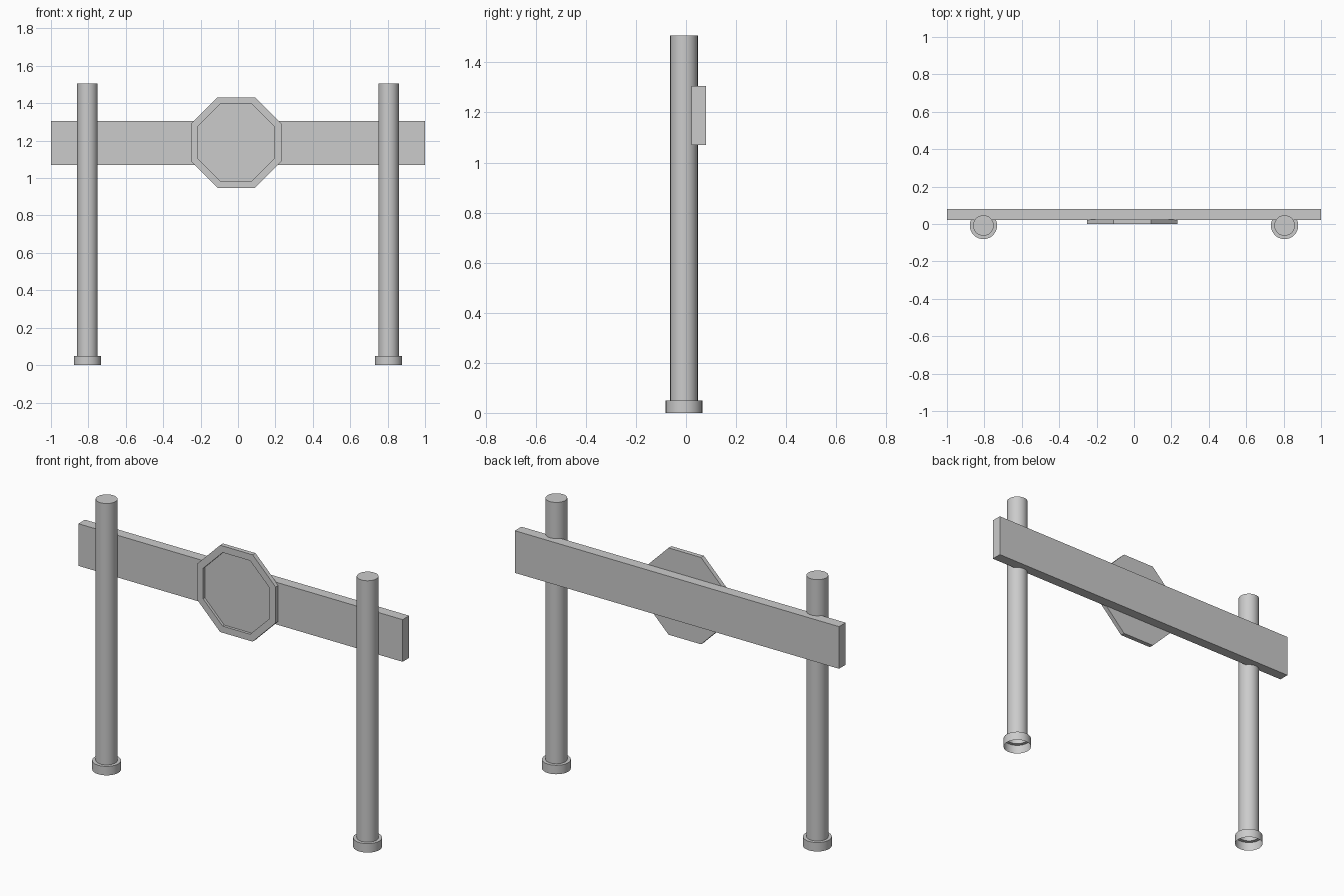
import bpy
import bmesh
import math
from mathutils import Matrix, Vector

old = bpy.data.objects.get("Cube")
if old:
    bpy.data.objects.remove(old, do_unlink=True)

GREY = (0.6, 0.6, 0.6, 1.0)
grey = bpy.data.materials.new("plain grey")
grey.use_nodes = True
grey.diffuse_color = GREY
grey.node_tree.nodes["Principled BSDF"].inputs["Base Color"].default_value = GREY


def add_object(name, bm, smooth=False):
    mesh = bpy.data.meshes.new(name)
    bm.to_mesh(mesh)
    bm.free()
    mesh.materials.append(grey)
    obj = bpy.data.objects.new(name, mesh)
    bpy.context.collection.objects.link(obj)
    if smooth:
        bpy.ops.object.select_all(action="DESELECT")
        obj.select_set(True)
        bpy.context.view_layer.objects.active = obj
        bpy.ops.object.shade_smooth_by_angle(angle=math.radians(40))
    return obj


# Posts: hollow tubes, open below, with a wider collar at the foot
def add_post(name, x, y=-0.008, sides=32):
    profile = [(0.073, 0), (0.073, 0.05), (0.055, 0.05), (0.055, 1.507)]
    bm = bmesh.new()
    rings = []
    for r, z in profile:
        ring = bmesh.ops.create_circle(bm, segments=sides, radius=r,
                                       matrix=Matrix.Translation((x, y, z)))
        rings.append(ring["verts"])
    for low, high in zip(rings, rings[1:]):
        for i in range(sides):
            j = (i + 1) % sides
            bm.faces.new((low[i], low[j], high[j], high[i]))
    bm.faces.new(rings[-1])
    bmesh.ops.recalc_face_normals(bm, faces=bm.faces)
    add_object(name, bm, smooth=True)


for side, x in (("left", 0.805), ("right", -0.805)):
    add_post(side + "_post", x)

# Crossbeam behind the posts
bm = bmesh.new()
bmesh.ops.create_cube(bm, size=1)
bmesh.ops.scale(bm, vec=(2, 0.058, 0.235), verts=bm.verts)
bmesh.ops.translate(bm, vec=(0, 0.051, 1.188), verts=bm.verts)
add_object("crossbeam", bm)

# Octagonal plaque with a recessed front panel
bm = bmesh.new()
radius = 0.242 / math.cos(math.pi / 8)
place = (Matrix.Translation((-0.01, 0.0125, 1.19))
         @ Matrix.Rotation(math.pi / 2, 4, "X")
         @ Matrix.Rotation(math.pi / 8, 4, "Z"))
bmesh.ops.create_cone(bm, cap_ends=True, segments=8, radius1=radius,
                      radius2=radius, depth=0.025, matrix=place)
bmesh.ops.recalc_face_normals(bm, faces=bm.faces)
front = min(bm.faces, key=lambda f: f.calc_center_median().y)
bmesh.ops.inset_region(bm, faces=[front], thickness=0.04)
# Second zero-width inset forms the upright walls of the recess
bmesh.ops.inset_region(bm, faces=[front], thickness=0.0001)
bmesh.ops.translate(bm, vec=Vector((0, 0.015, 0)), verts=front.verts)
add_object("octagon_plaque", bm)
